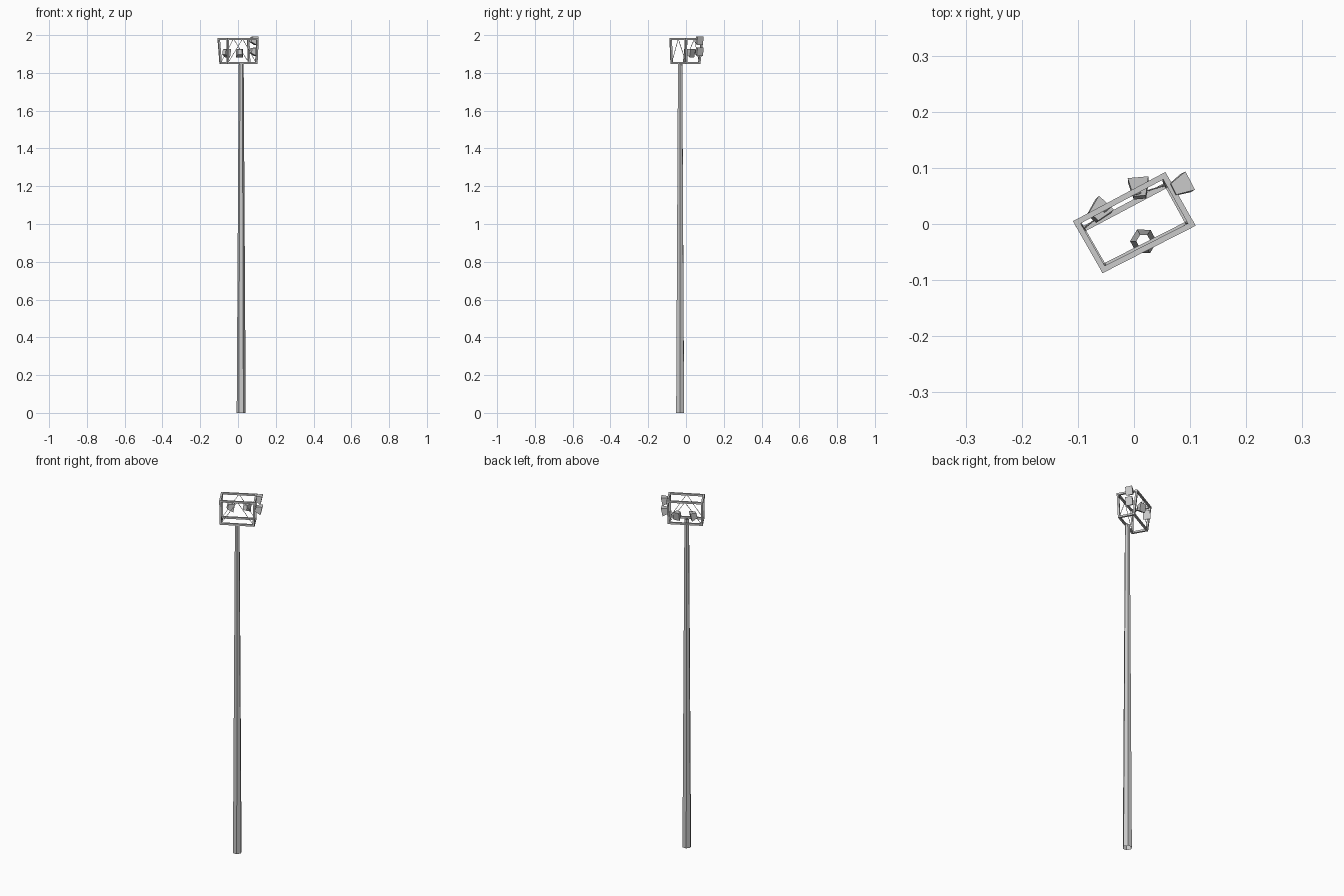
import bpy, bmesh, math
from mathutils import Vector, Matrix

if "Cube" in bpy.data.objects:
    bpy.data.objects.remove(bpy.data.objects["Cube"])


def finish(bm, name):
    bmesh.ops.recalc_face_normals(bm, faces=bm.faces)
    me = bpy.data.meshes.new(name)
    bm.to_mesh(me)
    bm.free()
    ob = bpy.data.objects.new(name, me)
    bpy.context.collection.objects.link(ob)
    return ob


def bar(name, a, b, w, extend=0.0):
    """Square beam between two points."""
    a, b = Vector(a), Vector(b)
    d = b - a
    bm = bmesh.new()
    bmesh.ops.create_cube(bm, size=1)
    bmesh.ops.scale(bm, vec=(w, w, d.length + extend), verts=bm.verts)
    ob = finish(bm, name)
    z = d.normalized()
    # keep posts aligned with the cage, beams upright
    ref = Vector((0.88, 0.475, 0)) if abs(z.z) > 0.8 else Vector((0, 0, 1))
    y = z.cross(ref).normalized()
    x = y.cross(z)
    ob.data.transform(Matrix.Translation((a + b) / 2) @ Matrix((x, y, z)).transposed().to_4x4())
    return ob


# Pole: open six-sided taper
bm = bmesh.new()
bmesh.ops.create_cone(bm, cap_ends=False, segments=6, radius1=0.024, radius2=0.013, depth=1.85)
bmesh.ops.rotate(bm, matrix=Matrix.Rotation(math.radians(28.5), 3, 'Z'), verts=bm.verts)
bmesh.ops.translate(bm, vec=(0.017, -0.031, 0.925), verts=bm.verts)
finish(bm, "pole")

# Cage: corners in order left, back, right, front
ZT, ZB, W = 1.98, 1.852, 0.010
top = [Vector((x, y, ZT)) for x, y in
       [(-0.102, 0.003), (0.054, 0.086), (0.103, -0.001), (-0.054, -0.081)]]
bot = [Vector((x, y, ZB)) for x, y in
       [(-0.092, -0.010), (0.059, 0.070), (0.097, 0.001), (-0.054, -0.076)]]
for i, side in enumerate(["back", "right", "front", "left"]):
    j = (i + 1) % 4
    bar(side + "_top_beam", top[i], top[j], W, W)
    bar(side + "_bottom_beam", bot[i], bot[j], W, W)
    bar(side + "_post", bot[i], top[i], W)

# Thin inverted-V braces on the two long faces
for side, i in (("back", 0), ("front", 2)):
    apex = (top[i] + top[i + 1 if i == 0 else 3]) / 2
    for n, foot in enumerate((bot[i], bot[i + 1])):
        bar(f"{side}_brace_{n + 1}", foot, apex, 0.002)


def lamp(name, loc, heading):
    """Floodlight: box housing flaring towards its face, tipped down."""
    bm = bmesh.new()
    bmesh.ops.create_cube(bm, size=1)
    for v in bm.verts:
        k = 1.0 if v.co.x > 0 else 0.6
        v.co = Vector((v.co.x * 0.032, v.co.y * 0.037 * k, v.co.z * 0.046 * k))
    m = (Matrix.Translation(loc) @ Matrix.Rotation(math.radians(heading), 4, 'Z')
         @ Matrix.Rotation(math.radians(12), 4, 'Y'))
    bmesh.ops.transform(bm, matrix=m, verts=bm.verts)
    finish(bm, name)


lamp("back_lamp_left", (-0.063, 0.023, 1.908), 47)
lamp("back_lamp_right", (0.009, 0.063, 1.908), 95)
lamp("side_lamp_lower", (0.082, 0.068, 1.915), 27)
lamp("side_lamp_upper", (0.082, 0.068, 1.974), 27)
